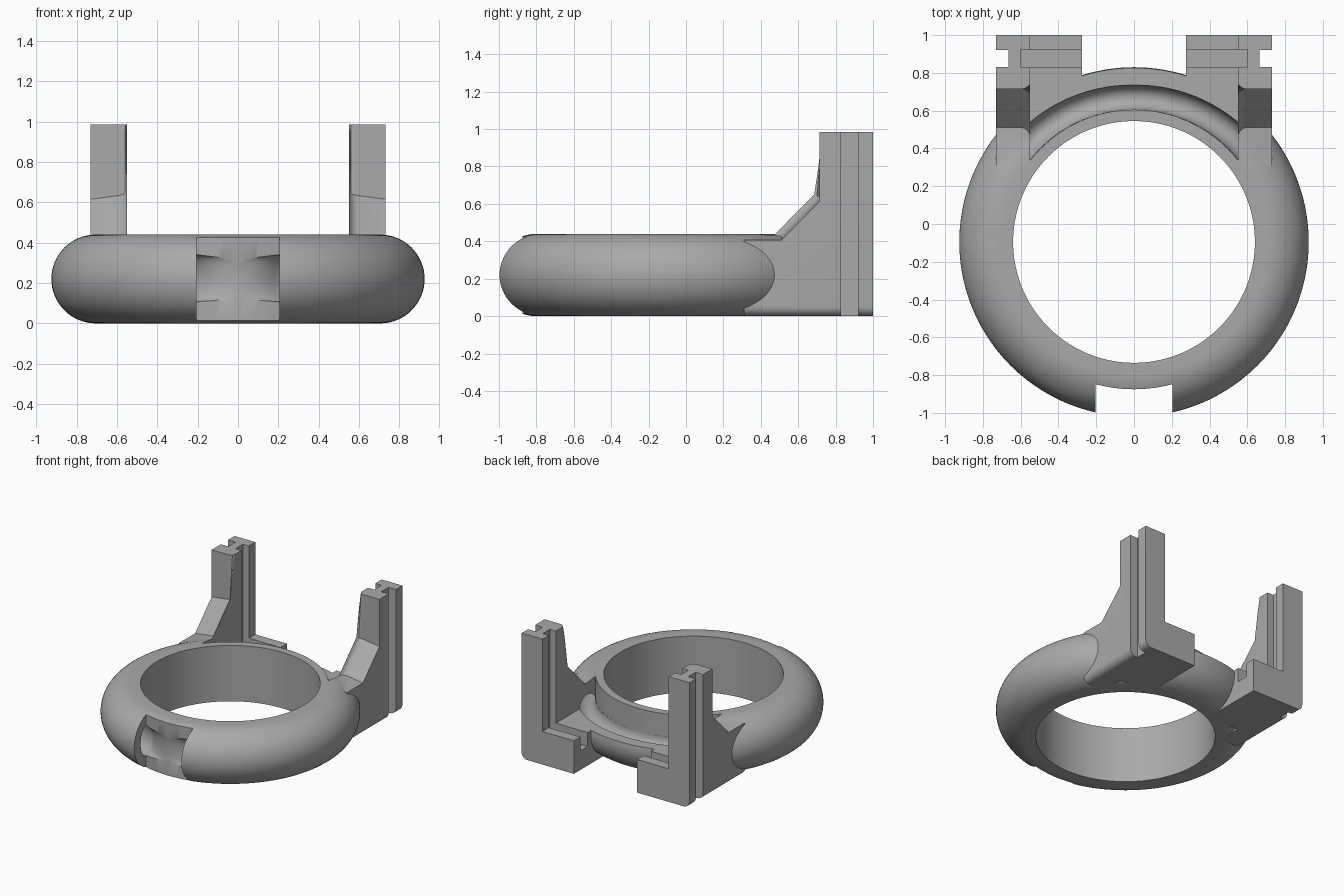
import bpy, bmesh, math
from mathutils import Vector

if "Cube" in bpy.data.objects:
    bpy.data.objects.remove(bpy.data.objects["Cube"], do_unlink=True)

CY = -0.095        # ring centre in y
BORE, TUBE_C, TUBE_R = 0.64, 0.705, 0.22
HALF = 0.55        # half width between the uprights
TOP = 0.985

grey = bpy.data.materials.new("plain grey")
grey.use_nodes = True
grey.diffuse_color = (0.4, 0.4, 0.4, 1)
grey.node_tree.nodes["Principled BSDF"].inputs["Base Color"].default_value = (0.4, 0.4, 0.4, 1)


def finish(name, bm):
    bmesh.ops.recalc_face_normals(bm, faces=bm.faces)
    mesh = bpy.data.meshes.new(name)
    bm.to_mesh(mesh)
    bm.free()
    mesh.materials.append(grey)
    ob = bpy.data.objects.new(name, mesh)
    bpy.context.collection.objects.link(ob)
    return ob


def box(name, x, y, z):
    bm = bmesh.new()
    bmesh.ops.create_cube(bm, size=1)
    for v in bm.verts:
        v.co = [lo + (c + 0.5) * (hi - lo) for c, (lo, hi) in zip(v.co, (x, y, z))]
    return finish(name, bm)


def sweep(name, section, steps=144):
    """Closed ring; section(angle from the front) gives (radius, z) points."""
    bm = bmesh.new()
    rings = []
    for i in range(steps):
        a = 2 * math.pi * i / steps
        rings.append([bm.verts.new((r * math.sin(a), CY - r * math.cos(a), z))
                      for r, z in section(min(a, 2 * math.pi - a))])
    for i, ring in enumerate(rings):
        nxt = rings[(i + 1) % steps]
        for j in range(len(ring)):
            k = (j + 1) % len(ring)
            bm.faces.new((ring[j], ring[k], nxt[k], nxt[j]))
    return finish(name, bm)


def disc(name, radius):
    bm = bmesh.new()
    bmesh.ops.create_cone(bm, cap_ends=True, segments=144, radius1=radius, radius2=radius, depth=4)
    bmesh.ops.translate(bm, verts=bm.verts, vec=(0, CY, 0))
    return finish(name, bm)


def combine(ob, other, operation):
    mod = ob.modifiers.new(operation, 'BOOLEAN')
    mod.operation, mod.solver, mod.object = operation, 'EXACT', other
    bpy.context.view_layer.objects.active = ob
    bpy.ops.object.modifier_apply(modifier=mod.name)
    bpy.data.objects.remove(other, do_unlink=True)


def upright(name, side):
    """Arm, slope and column as one side profile, with rounded edges."""
    profile = [(0.31, 0), (1, 0), (1, TOP), (0.715, TOP), (0.715, 0.64), (0.51, 0.432), (0.31, 0.432)]
    inner, outer = HALF - 0.005, 0.73
    bm = bmesh.new()
    a = [bm.verts.new((inner, y, z)) for y, z in profile]
    # the arm and slope fall a little towards the outside
    b = [bm.verts.new((outer, y, z - (0.025 if 0.1 < z < 0.9 else 0))) for y, z in profile]
    bm.faces.new(a)
    bm.faces.new(b)
    n = len(profile)
    for i in range(n):
        j = (i + 1) % n
        bm.faces.new((a[i], a[j], b[j], b[i]))
    edges = [bm.edges.get((b[0], b[1])), bm.edges.get((a[3], a[4])), bm.edges.get((a[4], a[5]))]
    bmesh.ops.bevel(bm, geom=edges, offset=0.05, segments=6, profile=0.5, affect='EDGES')
    for v in bm.verts:
        v.co.x *= side
    return finish(name, bm)


# Ring with a half-round outer side and a straight bore
def ring_section(a):
    arc = [math.pi * (i / 32 - 0.5) for i in range(33)]
    return ([(BORE, 0)] + [(TUBE_C + TUBE_R * math.cos(t), TUBE_R + TUBE_R * math.sin(t)) for t in arc]
            + [(BORE, 2 * TUBE_R)])


body = sweep("ring_bracket", ring_section)

# Uprights and low feet on both sides
for side in (-1, 1):
    combine(body, upright("upright", side), 'UNION')
    foot = box("foot", sorted((0.275 * side, 0.62 * side)), (0.5, 1), (0, 0.26))
    combine(body, foot, 'UNION')

# Open shelf at the back, leaving a thin inner rim
shelf = box("shelf_cutter", (-HALF, HALF), (0.2, 1.2), (0.26, 1.3))
combine(shelf, disc("rim_core", 0.70), 'DIFFERENCE')
combine(body, shelf, 'DIFFERENCE')

# Notch through the outer side at the front
notch = box("notch_cutter", (-0.205, 0.205), (-1.3, -0.5), (-0.2, 0.8))
combine(notch, disc("notch_core", 0.78), 'DIFFERENCE')
combine(body, notch, 'DIFFERENCE')


# Channel inside the ring, opening at the notch and along the shelf
def channel_section(a):
    back = a / math.pi
    start = min(1, a / 0.3)
    wide = (0.012 + 0.075 * start ** 2) * (1 - back) + 0.065 * back
    tall = (0.10 + 0.025 * start) * (1 - back) + 0.075 * back
    r0, z0 = 0.787 - 0.022 * back, 0.22 + 0.04 * back
    ts = [2 * math.pi * i / 24 for i in range(24)]
    return [(r0 + wide * math.cos(t), z0 + tall * math.sin(t)) for t in ts]


combine(body, sweep("channel_cutter", channel_section), 'DIFFERENCE')

# Slots along the feet and up both faces of each column
for side in (-1, 1):
    inner = box("inner_slot", sorted((0.2 * side, 0.602 * side)), (0.83, 0.92), (0.15, 1.3))
    combine(body, inner, 'DIFFERENCE')
    outer = box("outer_slot", sorted((0.665 * side, 0.9 * side)), (0.83, 0.92), (-0.2, 1.3))
    combine(body, outer, 'DIFFERENCE')

bpy.ops.object.select_all(action='DESELECT')
body.select_set(True)
bpy.context.view_layer.objects.active = body
bpy.ops.object.shade_smooth_by_angle(angle=math.radians(30))
